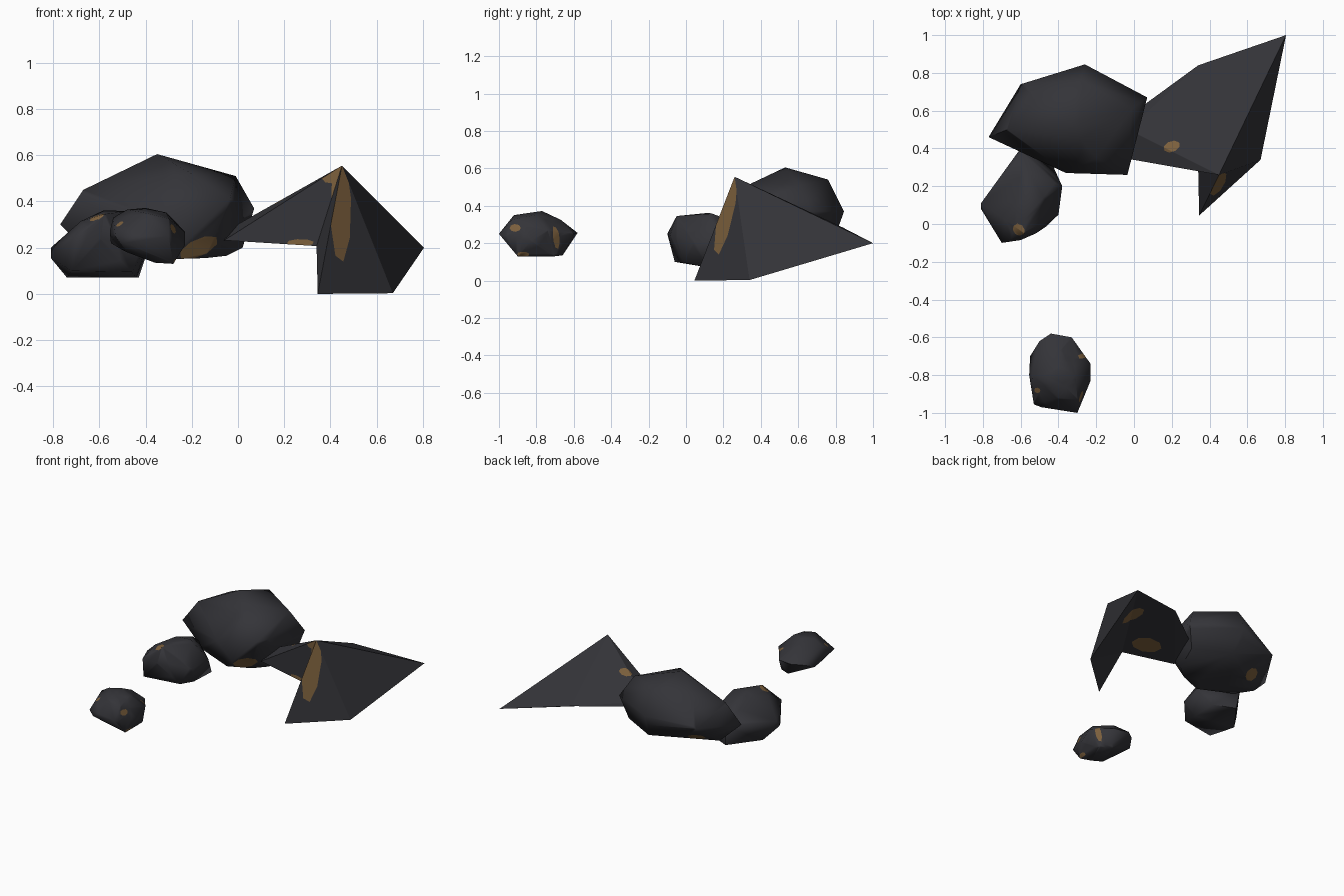
import bpy, bmesh, math
from mathutils import Vector, Matrix

if "Cube" in bpy.data.objects:
    bpy.data.objects.remove(bpy.data.objects["Cube"])


def material(name, rgb):
    m = bpy.data.materials.new(name)
    m.diffuse_color = (*rgb, 1)
    m.use_nodes = True
    m.node_tree.nodes["Principled BSDF"].inputs["Base Color"].default_value = m.diffuse_color
    return m


STONE = material("dark grey stone", (0.034, 0.034, 0.040))
RUST = material("rust brown ore", (0.20, 0.115, 0.046))


def paint(bm, c, d, w, h, tilt=0, facing=0.3):
    """Cut an eight-sided ore patch into the faces looking along d."""
    c, d = Vector(c), Vector(d).normalized()
    u = d.cross(Vector((0, 0, 1))).normalized() if abs(d.z) < 0.9 else Vector((1, 0, 0))
    u = Matrix.Rotation(math.radians(tilt), 3, d) @ u
    v = u.cross(d)
    planes = []

    def inside():
        bm.normal_update()
        out = []
        for f in bm.faces:
            m = f.calc_center_median() - c
            if f.normal.dot(d) > facing and all(n.dot(m) < 1 for n in planes):
                out.append(f)
        return out

    for k in range(8):
        a = math.tau * k / 8 + 0.15
        n = u * (math.cos(a) / w) + v * (math.sin(a) / h)
        faces = inside()
        geom = faces + list({e for f in faces for e in f.edges}) \
            + list({p for f in faces for p in f.verts})
        if faces:
            bmesh.ops.bisect_plane(bm, geom=geom, dist=1e-5,
                                   plane_co=c + n / n.length_squared,
                                   plane_no=n.normalized())
        planes.append(n)
    for f in inside():
        f.material_index = 1


def finish(name, bm, patches, smooth):
    for p in patches:
        paint(bm, *p)
    me = bpy.data.meshes.new(name)
    bm.to_mesh(me)
    bm.free()
    me.materials.append(STONE)
    me.materials.append(RUST)
    ob = bpy.data.objects.new(name, me)
    bpy.context.collection.objects.link(ob)
    if smooth:
        bpy.ops.object.select_all(action='DESELECT')
        ob.select_set(True)
        bpy.context.view_layer.objects.active = ob
        bpy.ops.object.shade_smooth_by_angle(angle=math.radians(70))


def boulder(name, points, patches):
    """Rounded rock: convex hull of a few corner points."""
    bm = bmesh.new()
    for p in points:
        bm.verts.new(p)
    bmesh.ops.convex_hull(bm, input=bm.verts[:])
    bmesh.ops.delete(bm, geom=[v for v in bm.verts if not v.link_faces], context='VERTS')
    bmesh.ops.recalc_face_normals(bm, faces=bm.faces[:])
    finish(name, bm, patches, True)


# large boulder: middle ring, crown, underside
boulder("large_boulder", [
    (-.77, .46, .30), (-.60, .74, .33), (-.26, .845, .37), (-.27, .82, .30),
    (.07, .67, .37), (-.035, .26, .41), (-.36, .27, .33),
    (-.35, .53, .605), (-.01, .61, .51), (-.28, .76, .54), (-.67, .50, .45),
    (-.20, .35, .52), (-.52, .66, .50),
    (-.14, .36, .155), (-.30, .30, .15), (-.55, .39, .165), (-.63, .51, .165),
    (-.23, .76, .195), (.02, .63, .20), (-.05, .43, .165)],
    [((-.17, .35, .20), (0, -1, 0), .085, .035, 25, .1),
     ((-.52, .62, .20), (-.4, .6, -.6), .055, .045)])

# medium boulder on the left
boulder("medium_boulder", [
    (-.81, .11, .20), (-.81, .08, .155), (-.70, -.10, .25), (-.52, -.05, .22),
    (-.40, .05, .20), (-.38, .20, .22), (-.42, .25, .20), (-.60, .40, .22),
    (-.58, -.05, .345), (-.68, .02, .315), (-.58, .12, .362), (-.48, .14, .358),
    (-.56, .28, .305), (-.60, -.085, .24),
    (-.72, -.06, .10), (-.46, -.01, .095), (-.74, .17, .07), (-.44, .12, .07),
    (-.43, .31, .07), (-.585, .378, .07)],
    [((-.61, -.03, .33), (0, -.5, 1), .03, .03)])

# small boulder in front
boulder("small_boulder", [
    (-.55, -.70, .22), (-.50, -.62, .25), (-.44, -.58, .255), (-.33, -.60, .25),
    (-.23, -.74, .27), (-.23, -.83, .21), (-.30, -1.0, .25), (-.49, -.97, .22),
    (-.53, -.955, .25), (-.555, -.80, .27),
    (-.54, -.80, .33), (-.48, -.80, .365), (-.40, -.77, .372), (-.31, -.80, .352),
    (-.40, -.92, .35), (-.30, -.93, .325), (-.39, -.67, .325),
    (-.50, -.72, .19), (-.48, -.90, .18), (-.40, -.72, .15), (-.28, -.70, .13),
    (-.28, -.90, .13), (-.36, -.88, .135), (-.36, -.66, .135)],
    [((-.285, -.91, .28), (.8, -.6, .3), .028, .020),
     ((-.25, -.69, .23), (1, .2, 0), .018, .058, 8),
     ((-.29, -.87, .145), (1, 0, -.3), .03, .015),
     ((-.525, -.885, .32), (-.6, -.2, .8), .014, .018)])

# jagged slab: flat faces meeting at one peak, notched at the front left
P, F, R, B, K, S, T, L, M = range(9)
corners = [(.45, .26, .555), (.345, .045, 0), (.67, .34, .003), (.805, 1.0, .20),
           (.34, .84, .283), (-.03, .57, .275), (-.03, .50, .285),
           (-.06, .35, .232), (.34, .28, .207)]
bm = bmesh.new()
vs = [bm.verts.new(c) for c in corners]
for tri in [(P, F, R), (P, R, B), (P, B, K), (P, K, T), (K, S, T), (P, T, L), (P, L, M),
            (P, M, F), (F, M, R), (R, M, B), (M, K, B), (M, L, K), (L, S, K), (L, T, S)]:
    bm.faces.new([vs[i] for i in tri])
bmesh.ops.recalc_face_normals(bm, faces=bm.faces[:])
finish("jagged_slab", bm, [
    ((.445, .16, .36), (0, -1, 0), .042, .21, 0, .4),     # long vein beside the ridge
    ((.40, .27, .515), (0, -1, 0), .04, .035, 0, .4),     # left of the peak
    ((.27, .29, .222), (0, -1, 0), .055, .014, 0, .4),    # lower left edge
    ((.20, .41, .42), (0, 0, 1), .042, .027, 20, .4),     # upper back face
    ((.61, .72, .20), (0, 0, -1), .06, .08),              # underside spots
    ((.25, .43, .21), (0, 0, -1), .11, .07),
], False)
